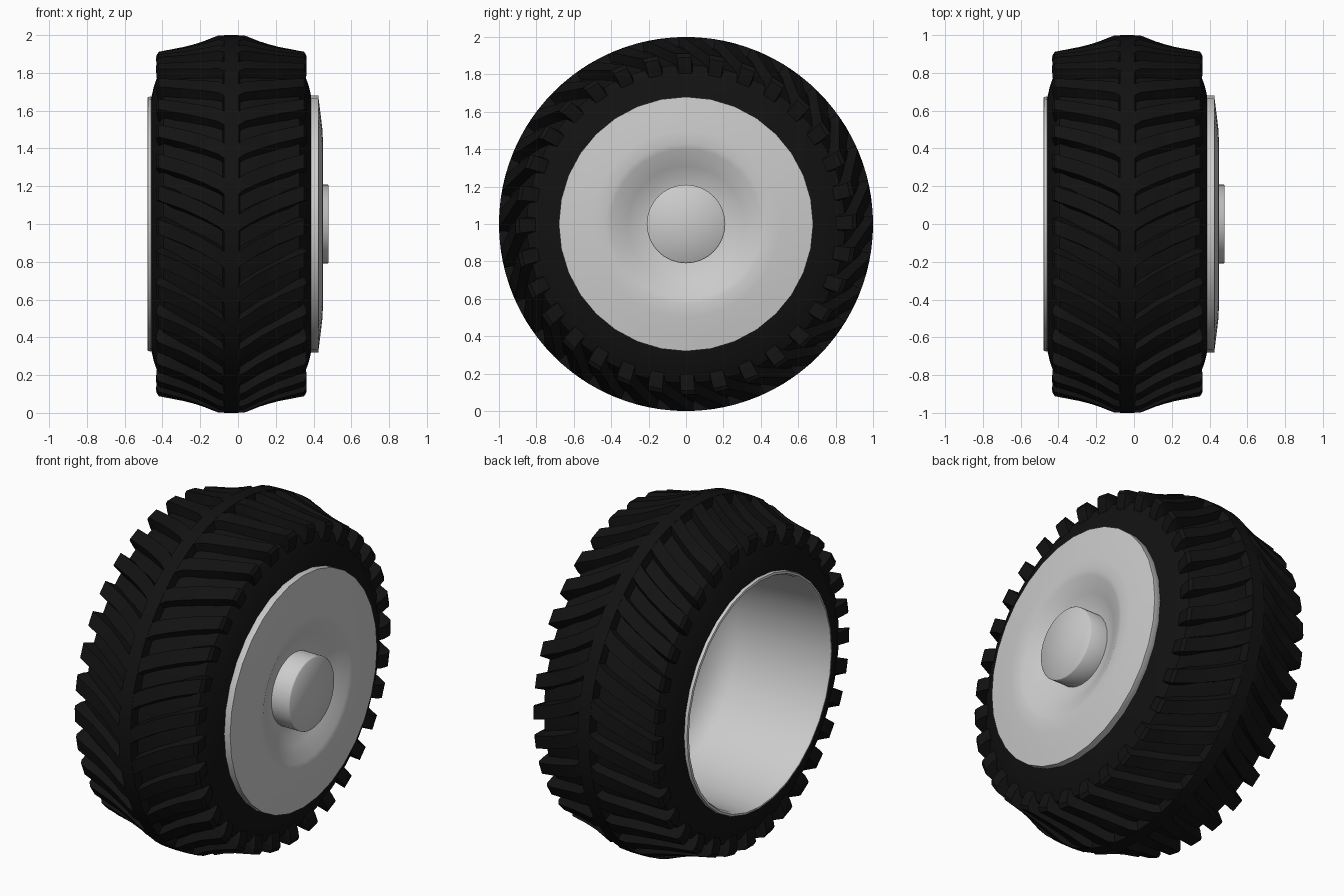
import bpy, bmesh
from math import sin, cos, tau, radians

if "Cube" in bpy.data.objects:
    bpy.data.objects.remove(bpy.data.objects["Cube"])

CX = -0.035      # middle plane of the tyre
LUGS = 32        # chevron bars per side

black = bpy.data.materials.new("black_rubber")
black.diffuse_color = (0.006, 0.006, 0.006, 1)
black.use_nodes = True
black.node_tree.nodes["Principled BSDF"].inputs["Base Color"].default_value = black.diffuse_color


def point(x, r, a):
    """Point on the wheel: axis along x at z = 1, angle 0 at the front."""
    return (x, -r * cos(a), 1 + r * sin(a))


def finish(name, bm, angle, mat=None):
    bmesh.ops.recalc_face_normals(bm, faces=bm.faces)
    me = bpy.data.meshes.new(name)
    bm.to_mesh(me)
    bm.free()
    ob = bpy.data.objects.new(name, me)
    bpy.context.collection.objects.link(ob)
    if mat:
        me.materials.append(mat)
    bpy.ops.object.select_all(action='DESELECT')
    ob.select_set(True)
    bpy.context.view_layer.objects.active = ob
    bpy.ops.object.shade_smooth_by_angle(angle=radians(angle))
    return ob


def lathe(name, profile, sides, angle=40, closed=False, mat=None):
    """Spin an (x, radius) profile around the wheel axis."""
    bm = bmesh.new()
    rings = []
    for x, r in profile:
        n = 1 if r == 0 else sides
        rings.append([bm.verts.new(point(x, r, tau * i / sides)) for i in range(n)])
    pairs = list(zip(rings, rings[1:]))
    if closed:
        pairs.append((rings[-1], rings[0]))
    for a, b in pairs:
        for i in range(sides):
            quad = [a[i % len(a)], a[(i + 1) % len(a)], b[(i + 1) % len(b)], b[i % len(b)]]
            bm.faces.new(list(dict.fromkeys(quad)))
    return finish(name, bm, angle, mat)


# Tyre carcass, mirrored half profile
half = [(0.425, 0.665), (0.41, 0.73), (0.385, 0.80), (0.36, 0.85),
        (0.31, 0.87), (0.18, 0.905), (0.06, 0.95)]
lathe("tyre_carcass", [(CX + d, r) for d, r in half] +
      [(CX - d, r) for d, r in reversed(half)], 64, closed=True, mat=black)

# Raised rib around the middle of the tread
lathe("tread_rib", [(CX - 0.05, 0.93), (CX - 0.038, 1.0), (CX + 0.038, 1.0), (CX + 0.05, 0.93)],
      96, closed=True, mat=black)

# Chevron lugs: (distance from middle, top radius, base distance, base radius, sweep)
stations = [(0.03, 1.0, 0.03, 0.92, 0.0), (0.07, 0.998, 0.07, 0.91, 0.03),
            (0.15, 0.967, 0.15, 0.88, 0.075), (0.25, 0.938, 0.25, 0.85, 0.125),
            (0.385, 0.912, 0.33, 0.83, 0.18), (0.398, 0.89, 0.33, 0.82, 0.185),
            (0.394, 0.84, 0.33, 0.80, 0.19), (0.378, 0.79, 0.34, 0.78, 0.19)]
bm = bmesh.new()
for k in range(LUGS):
    for side in (1, -1):
        loops = []
        for d, top, bd, base, sweep in stations:
            a = tau * k / LUGS + sweep
            loops.append([bm.verts.new(point(CX + side * bd, base, a - 0.062)),
                          bm.verts.new(point(CX + side * d, top, a - 0.043)),
                          bm.verts.new(point(CX + side * d, top, a + 0.043)),
                          bm.verts.new(point(CX + side * bd, base, a + 0.062))])
        for p, q in zip(loops, loops[1:]):
            for i in range(4):
                j = (i + 1) % 4
                bm.faces.new((p[i], p[j], q[j], q[i]))
        bm.faces.new(loops[0])
        bm.faces.new(loops[-1])
finish("tread_lugs", bm, 35, black)

# Rim barrel: thin lip on the left, deep open bowl inside
lathe("rim_barrel", [(0.36, 0.665), (-0.455, 0.665), (-0.46, 0.675), (-0.477, 0.672), (-0.48, 0.66),
                     (-0.46, 0.65), (0.08, 0.61), (0.17, 0.54), (0.22, 0.42), (0.25, 0)], 32, 50)

# Outer wheel disc with a dished centre
lathe("wheel_disc", [(0.36, 0.66), (0.385, 0.68), (0.425, 0.68), (0.435, 0.60), (0.447, 0.50),
                     (0.45, 0.43), (0.442, 0.40), (0.40, 0.31), (0.37, 0.25), (0.36, 0.19)], 32, 50)

# Hub cap
lathe("hub_cap", [(0.34, 0.21), (0.475, 0.21), (0.48, 0.205), (0.48, 0)], 32, 60)
